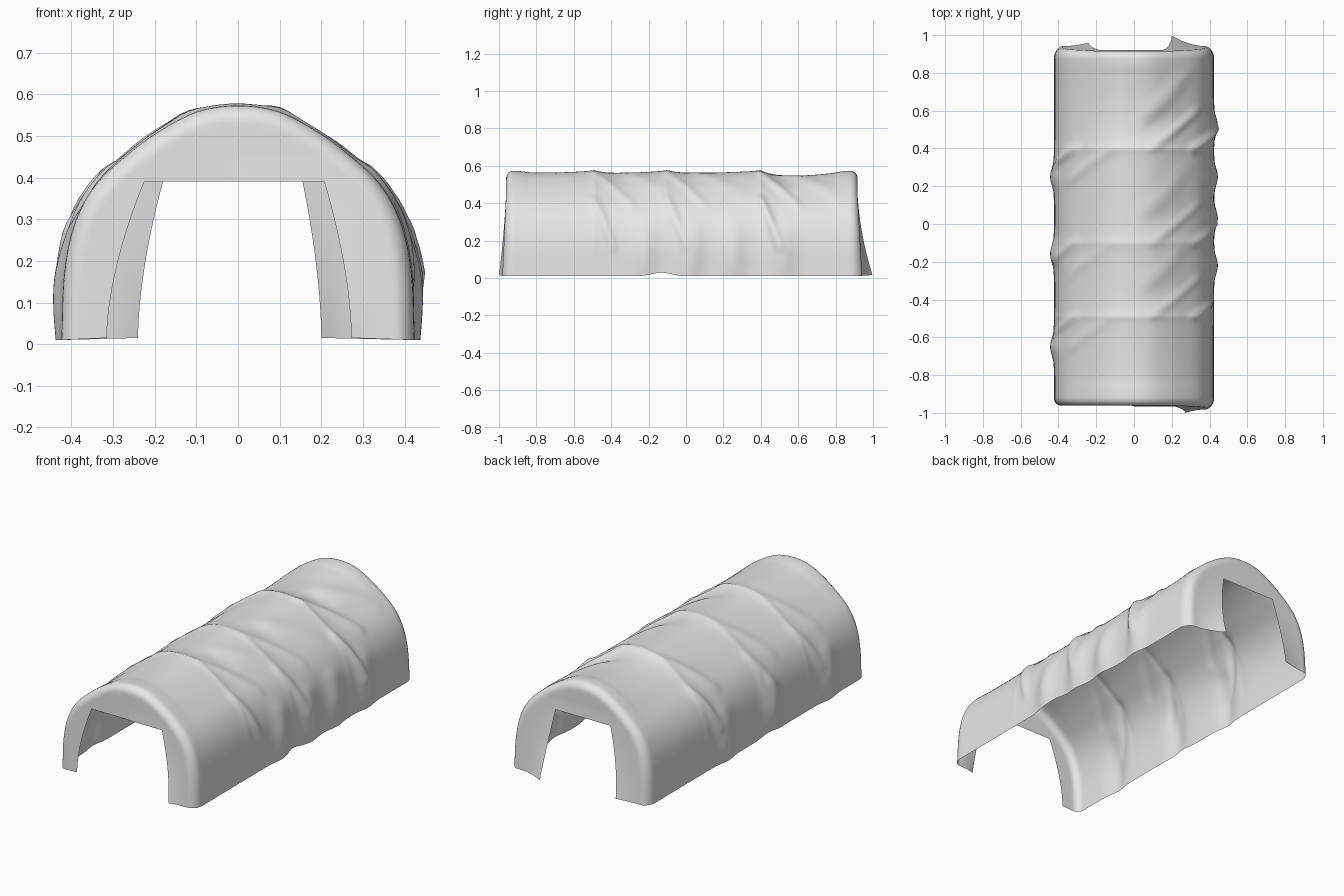
import bpy, bmesh, math
from mathutils import Vector

old = bpy.data.objects.get("Cube")
if old:
    bpy.data.objects.remove(old)

HALF = 40        # columns on each side of the crown
ROWS = 150       # rows along the length
CORNER = 16      # column where the doorway corner falls
ROUND = 0.04     # radius of the rolled end edges
FRONT, BACK = -0.922, 0.877
HOOPS = (-0.49, -0.1, 0.4)
COLS = range(-HALF, HALF + 1)

# Half arch from crown to hem
ARCH = [Vector(p) for p in ((0, .573), (.09, .561), (.17, .523), (.25, .468), (.34, .385),
                            (.392, .29), (.417, .17), (.424, .01))]


def arch_samples():
    """Smooth the half arch and space it evenly."""
    mirrored = Vector((-ARCH[1].x, ARCH[1].y))
    pts = [mirrored] + ARCH + [2 * ARCH[-1] - ARCH[-2]]
    fine = []
    for a, b, c, d in zip(pts, pts[1:], pts[2:], pts[3:]):
        for k in range(20):
            t = k / 20
            fine.append(b + (c - a) * t / 2 + (a - 2.5 * b + 2 * c - d / 2) * t * t
                        + (1.5 * (b - c) + (d - a) / 2) * t ** 3)
    fine.append(ARCH[-1])
    lengths = [0]
    for a, b in zip(fine, fine[1:]):
        lengths.append(lengths[-1] + (b - a).length)
    samples, i = [], 0
    for k in range(HALF + 1):
        goal = lengths[-1] * k / HALF
        while i < len(fine) - 2 and lengths[i + 1] < goal:
            i += 1
        t = (goal - lengths[i]) / (lengths[i + 1] - lengths[i])
        samples.append(fine[i].lerp(fine[i + 1], t))
    return samples


HALF_ARCH = arch_samples()
GIRTH = 0.8      # arc length from crown to hem


def arch_point(c):
    p = HALF_ARCH[abs(c)]
    return Vector((math.copysign(p.x, c), p.y))


def arch_normal(c):
    t = arch_point(min(c + 1, HALF)) - arch_point(max(c - 1, -HALF))
    return Vector((-t.y, t.x)).normalized()


FOLDS = []


def add_fold(s0, y0, s1, y1, width, height):
    """Fold between two cloth points; s runs -1..1 from hem to hem."""
    FOLDS.append((Vector((s0 * GIRTH, y0)), Vector((s1 * GIRTH, y1)), width, height))


# Creases fanning out from each hoop, with a hollow beside them
for hoop in HOOPS:
    pull = 0.02 if hoop > 0 else 0.013
    add_fold(.12, hoop, .5, hoop + .2, .025, pull * .6)
    add_fold(.45, hoop, .8, hoop + .1, .025, pull)
    add_fold(.2, hoop + .15, .05, hoop + .1, .06, -pull * .7)
    add_fold(.4, hoop + .4, .05, hoop + .12, .05, pull / 2)
    add_fold(-.15, hoop, -.5, hoop - .17, .03, pull / 2)
    add_fold(-.45, hoop, -.75, hoop - .1, .025, pull * .8)

# Billows along both hems
for side, places in ((-1, (-.65, -.16, .25)), (1, (-.22, .03, .25, .52))):
    for y in places:
        add_fold(side * .7, y, side, y, .065, .023)


def fold_height(s, y):
    """Cloth height above the plain arch."""
    h = 0
    # Sag between hoops, deepest in the last bay
    stops = (FRONT,) + HOOPS + (BACK,)
    for a, b in zip(stops, stops[1:]):
        if a <= y <= b:
            t = (y - a) / (b - a)
            depth = 0.026 if a > 0 else 0.01
            h -= depth * math.sin(math.pi * t ** 0.75) * (1 - min(1, 1.5 * abs(s)))
    # Ridge over each hoop
    for hoop in HOOPS:
        h += 0.005 * math.exp(-abs(y - hoop) / 0.02) * (1 - s * s)
    p = Vector((s * GIRTH, y))
    for a, b, width, height in FOLDS:
        t = max(0, min(1, (p - a).dot(b - a) / (b - a).length_squared))
        d = (p - a.lerp(b, t)).length / width
        h += height * math.exp(-d * d) * (0.6 + 0.4 * math.sin(math.pi * t))
    return h * max(0, min(1, (y - FRONT) / 0.08, (BACK - y) / 0.08))


def doorway_point(c, low, high):
    """Doorway edge opposite column c; low and high are the x of both jambs."""
    side = int(c > 0)
    if abs(c) <= CORNER:
        t = (c + CORNER) / (2 * CORNER)
        return Vector((high[0] + (high[1] - high[0]) * t, 0.39))
    t = (HALF - abs(c)) / (HALF - CORNER)
    return Vector((low[side] + (high[side] - low[side]) * t ** 1.7, 0.015 + 0.375 * t))


def end_rows(y0, way, low, high, lean, flare):
    """Rolled edge, then end panel; lean and flare push each leg outward."""
    steps = [(k / 6, 0) for k in range(1, 7)] + [(1, k / 10) for k in range(1, 11)]
    rows = []
    for roll, reach in steps:
        row = []
        angle = roll * math.pi / 2
        for c in COLS:
            a, b = arch_point(c), doorway_point(c, low, high)
            start = a.lerp(b, ROUND / (b - a).length)
            p = a.lerp(start, 1 - math.cos(angle)).lerp(b, reach)
            drop = max(0, 1 - p.y / 0.45)
            out = ROUND * math.sin(angle) + lean[c > 0] * drop * roll
            out += flare[c > 0] * reach ** 2 * drop ** 2
            row.append((p.x, y0 + way * out, p.y))
        rows.append(row)
    return rows


# Draped tunnel
body = []
for r in range(ROWS + 1):
    y = FRONT + (BACK - FRONT) * r / ROWS
    lift = 0.018 * math.exp(-((y + 0.13) / 0.07) ** 2)
    row = []
    for c in COLS:
        s = c / HALF
        p = arch_point(c) + arch_normal(c) * fold_height(s, y)
        row.append((p.x, y, p.y + lift * abs(s) ** 8))
    body.append(row)

# End panels
front = end_rows(FRONT, -1, (-.315, .272), (-.225, .207), (0, .02), (0, .02))
back = end_rows(BACK, 1, (-.24, .2), (-.18, .155), (.025, .025), (.02, .06))

bm = bmesh.new()
grid = [[bm.verts.new(p) for p in row] for row in front[::-1] + body + back]
for near, far in zip(grid, grid[1:]):
    for i in range(len(COLS) - 1):
        bm.faces.new((near[i], near[i + 1], far[i + 1], far[i]))
mesh = bpy.data.meshes.new("canvas_cover")
bm.to_mesh(mesh)
bm.free()
mesh.shade_smooth()

# Cloth colour
cloth = bpy.data.materials.new("grey_cloth")
cloth.use_nodes = True
cloth.diffuse_color = (0.8, 0.8, 0.8, 1)
cloth.node_tree.nodes["Principled BSDF"].inputs["Base Color"].default_value = cloth.diffuse_color
mesh.materials.append(cloth)
cover = bpy.data.objects.new("canvas_cover", mesh)
bpy.context.collection.objects.link(cover)
